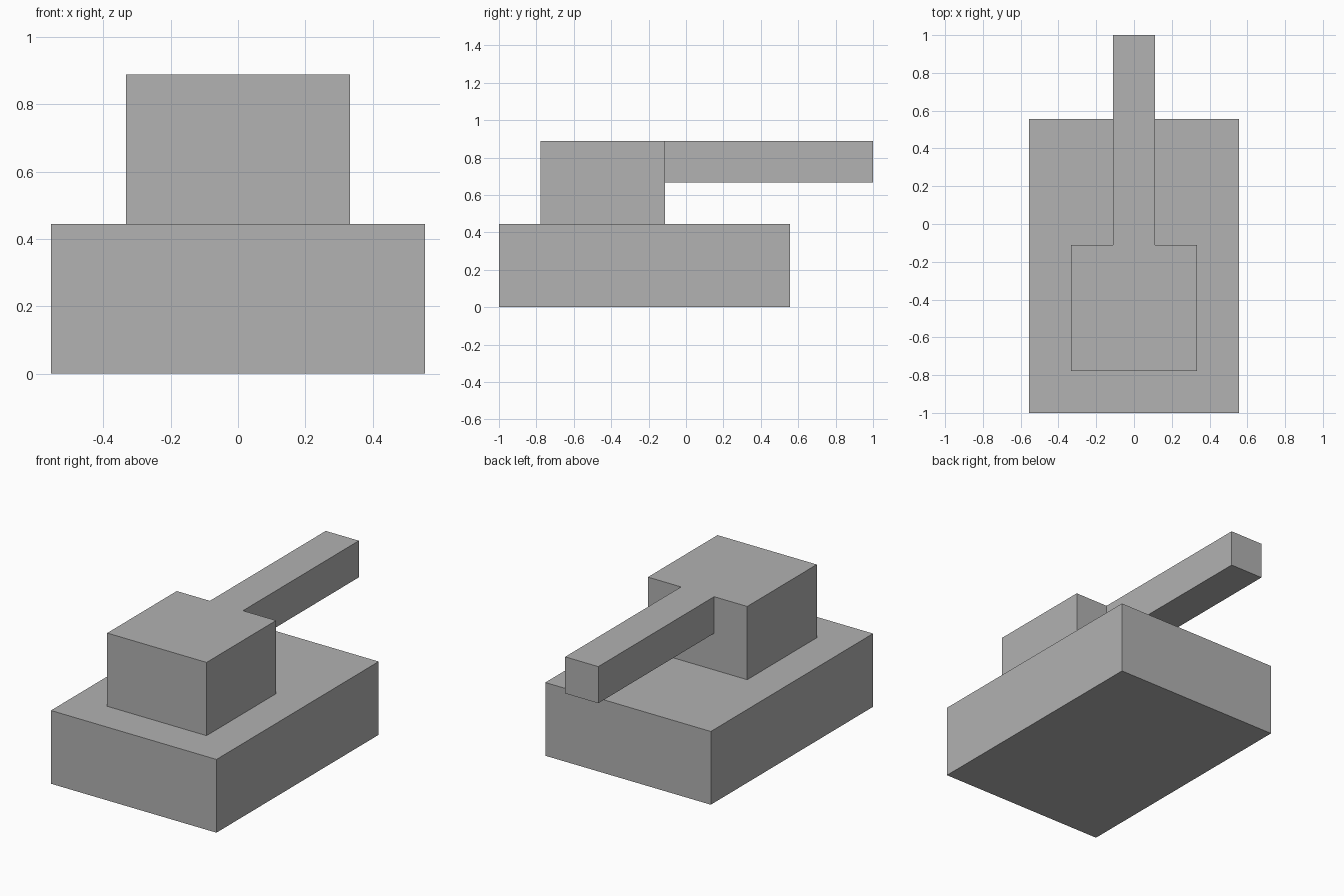
import bpy
from mathutils import Vector

cube = bpy.data.objects.get("Cube")
if cube:
    bpy.data.objects.remove(cube, do_unlink=True)

# One plain grey for every part
grey = bpy.data.materials.new("plain_grey")
grey.use_nodes = True
colour = (0.445, 0.445, 0.445, 1)
grey.diffuse_color = colour
grey.node_tree.nodes["Principled BSDF"].inputs["Base Color"].default_value = colour

UNIT = 1 / 9  # the model sits on a block grid, 18 units long


def block(name, low, high):
    """Box between two corners given in grid units."""
    low, high = Vector(low) * UNIT, Vector(high) * UNIT
    bpy.ops.mesh.primitive_cube_add(size=1, location=(low + high) / 2)
    obj = bpy.context.object
    obj.name = obj.data.name = name
    obj.scale = high - low
    bpy.ops.object.transform_apply(location=False, rotation=False, scale=True)
    obj.data.materials.append(grey)
    return obj


# Wide hull, turret set towards the front, barrel reaching past the back
block("hull", (-5, -9, 0), (5, 5, 4))
block("turret", (-3, -7, 4), (3, -1, 8))
block("barrel", (-1, -1, 6), (1, 9, 8))
